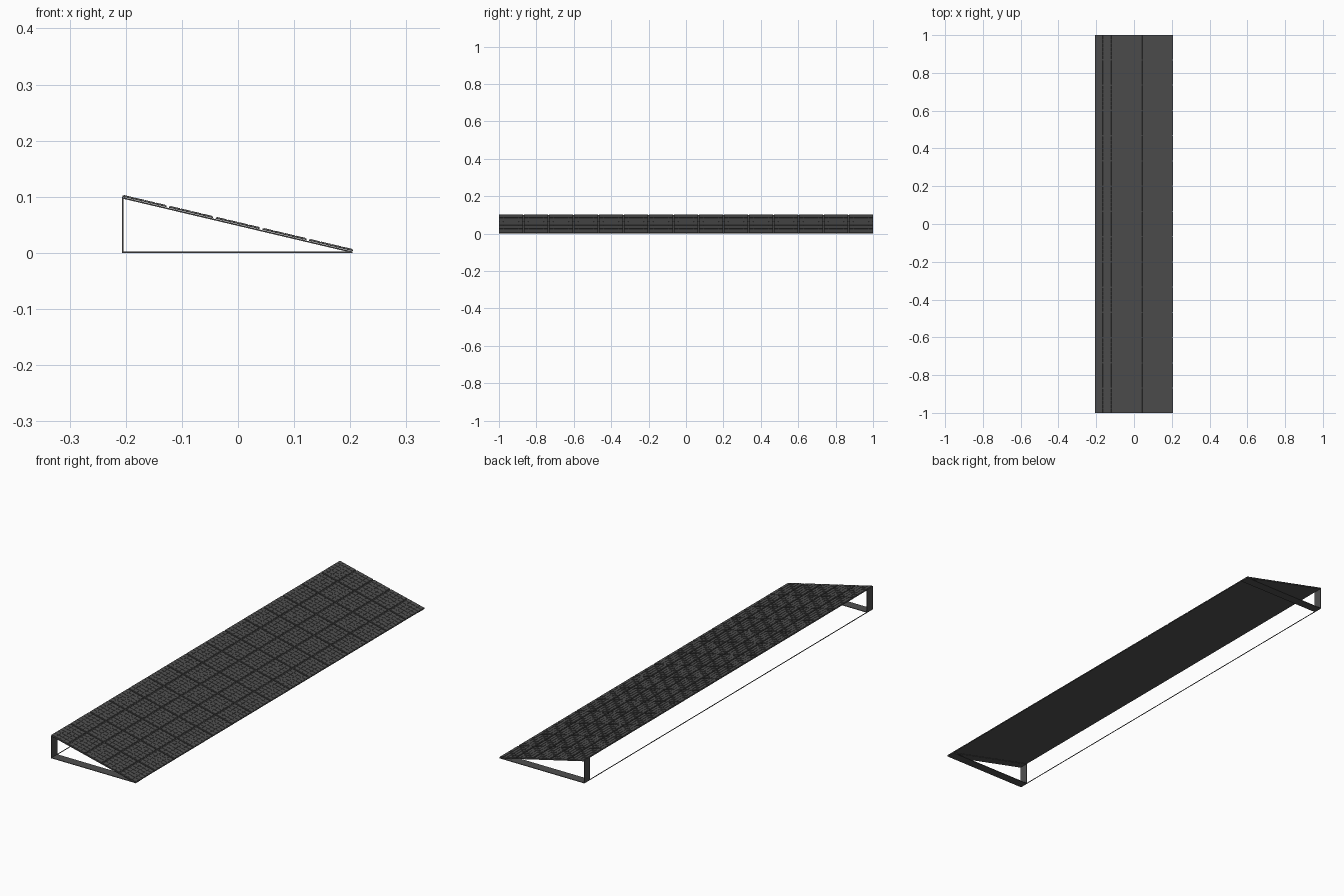
import bpy, bmesh, math
from mathutils import Matrix, Vector

if "Cube" in bpy.data.objects:
    bpy.data.objects.remove(bpy.data.objects["Cube"])

X0, X1, H = -0.207, 0.204, 0.097
ANGLE = math.atan2(H, X1 - X0)
LENGTH = math.hypot(X1 - X0, H)
# local slope space: x runs down the slope, z is the panel normal
SLOPE = Matrix.Translation((X0, 0, H)) @ Matrix.Rotation(ANGLE, 4, 'Y')

dark = bpy.data.materials.new("dark_grey")
dark.diffuse_color = (0.08, 0.08, 0.08, 1)
dark.use_nodes = True
dark.node_tree.nodes["Principled BSDF"].inputs["Base Color"].default_value = dark.diffuse_color


def add_box(bm, lo, hi, matrix=Matrix.Identity(4)):
    lo, hi = Vector(lo), Vector(hi)
    m = matrix @ Matrix.Translation((lo + hi) / 2) @ Matrix.Diagonal((*(hi - lo), 1))
    bmesh.ops.create_cube(bm, size=1, matrix=m)


def finish(name, bm):
    me = bpy.data.meshes.new(name)
    bm.to_mesh(me)
    bm.free()
    me.materials.append(dark)
    ob = bpy.data.objects.new(name, me)
    bpy.context.collection.objects.link(ob)
    return ob


# triangular flat-bar frames at both ends
W, T = 0.04, 0.0025
for name, y in (("front_frame", -1), ("back_frame", 1 - W)):
    bm = bmesh.new()
    add_box(bm, (X0, y, 0), (X1, y + W, T))
    add_box(bm, (X0, y, 0), (X0 + T, y + W, H))
    add_box(bm, (0, y, 0), (LENGTH, y + W, 0.0015), SLOPE)
    finish(name, bm)

# thin tie rod along the foot of the tall side
bm = bmesh.new()
add_box(bm, (X0, -1, 0), (X0 + T, 1, T))
finish("tie_rod", bm)

# backing sheet under the panels
bm = bmesh.new()
add_box(bm, (0, -1, 0.0015), (LENGTH, 1, 0.0025), SLOPE)
finish("backing_sheet", bm)

# grid of panels, each a thin tray carrying raised cells
COLS, ROWS, GAP = 5, 15, 0.005
CX, CY, CELL_GAP = 4, 6, 0.002
pw = (LENGTH - GAP * (COLS - 1)) / COLS
pl = (2 - GAP * (ROWS - 1)) / ROWS
cw = (pw - CELL_GAP * (CX + 1)) / CX
cl = (pl - CELL_GAP * (CY + 1)) / CY

bm = bmesh.new()
add_box(bm, (0, 0, 0.0033), (pw, pl, 0.0058))
for i in range(CX):
    for j in range(CY):
        x = CELL_GAP + i * (cw + CELL_GAP)
        y = CELL_GAP + j * (cl + CELL_GAP)
        add_box(bm, (x, y, 0.0058), (x + cw, y + cl, 0.0068))
panels = finish("solar_panels", bm)
panels.matrix_world = SLOPE @ Matrix.Translation((0, -1, 0))

for name, count, step in (("columns", COLS, (pw + GAP, 0, 0)),
                          ("rows", ROWS, (0, pl + GAP, 0))):
    arr = panels.modifiers.new(name, 'ARRAY')
    arr.count = count
    arr.use_relative_offset = False
    arr.use_constant_offset = True
    arr.constant_offset_displace = step
